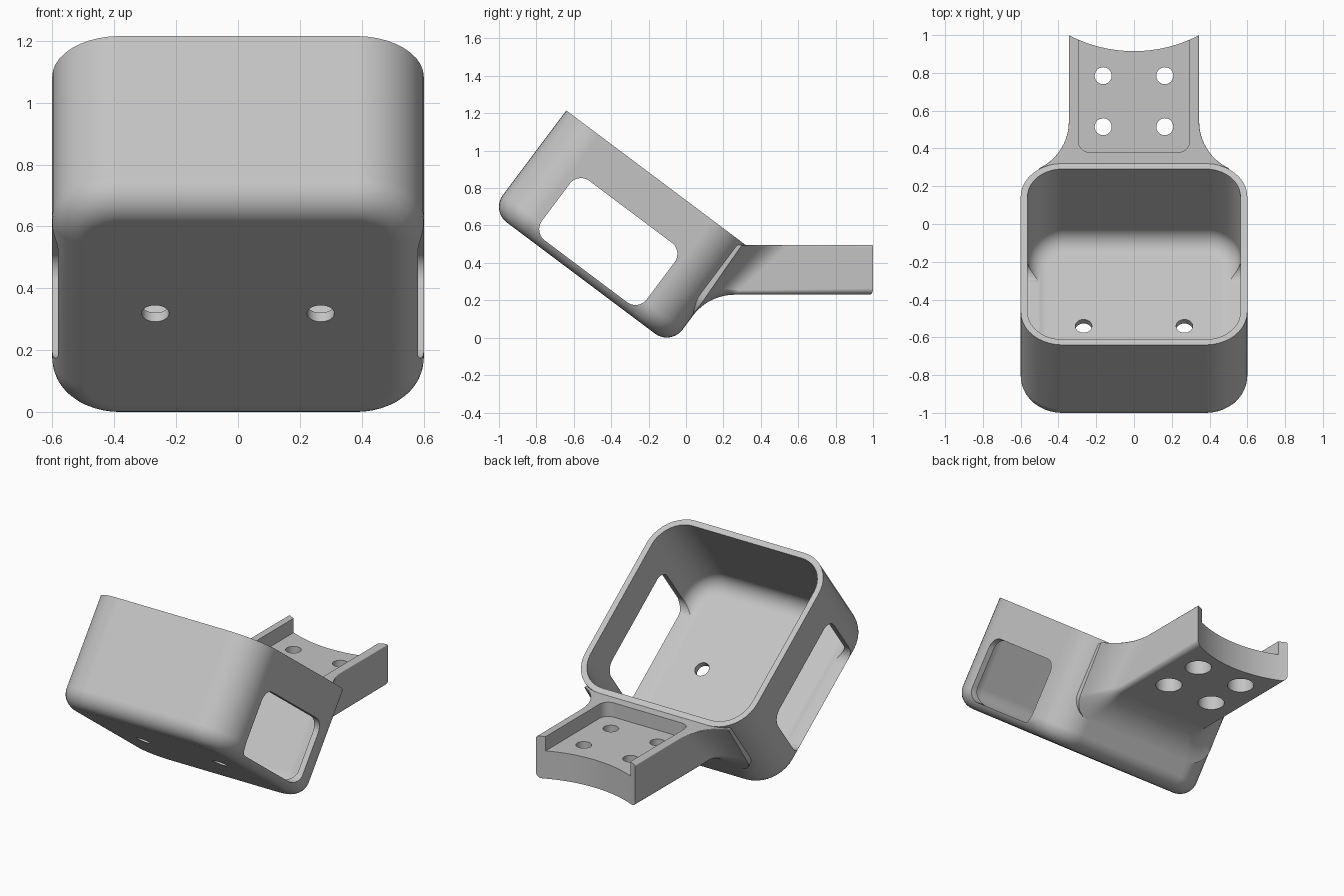
import bpy, bmesh
from math import sin, cos, pi, radians, atan2
from mathutils import Matrix, Vector

if "Cube" in bpy.data.objects:
    bpy.data.objects.remove(bpy.data.objects["Cube"])

grey = bpy.data.materials.new("light grey")
grey.use_nodes = True
grey.diffuse_color = (0.55, 0.55, 0.55, 1)
grey.node_tree.nodes["Principled BSDF"].inputs["Base Color"].default_value = grey.diffuse_color


def loft(name, rings, matrix=Matrix()):
    """Closed solid through rings that have equal point counts."""
    bm = bmesh.new()
    loops = [[bm.verts.new(matrix @ Vector(p)) for p in ring] for ring in rings]
    for a, b in zip(loops, loops[1:]):
        for i in range(len(a)):
            j = (i + 1) % len(a)
            bm.faces.new((a[i], a[j], b[j], b[i]))
    bm.faces.new(loops[0])
    bm.faces.new(loops[-1])
    bmesh.ops.recalc_face_normals(bm, faces=bm.faces)
    mesh = bpy.data.meshes.new(name)
    bm.to_mesh(mesh)
    bm.free()
    mesh.materials.append(grey)
    obj = bpy.data.objects.new(name, mesh)
    bpy.context.collection.objects.link(obj)
    return obj


def round_rect(hx, hy, r_low, r_high=None, n=10):
    """Rounded rectangle; the low and high corners may have different radii."""
    r_high = r_low if r_high is None else r_high
    pts = []
    for k, (sx, sy) in enumerate([(1, 1), (-1, 1), (-1, -1), (1, -1)]):
        r = r_high if sy > 0 else r_low
        for i in range(n + 1):
            a = (k + i / n) * pi / 2
            pts.append((sx * (hx - r) + r * cos(a), sy * (hy - r) + r * sin(a)))
    return pts


def cylinder(name, r, x, y, z0, z1, matrix=Matrix(), n=48):
    ring = [(x + r * cos(2 * pi * i / n), y + r * sin(2 * pi * i / n)) for i in range(n)]
    return loft(name, [[(px, py, z) for px, py in ring] for z in (z0, z1)], matrix)


def tub(name, half, corner, top, bottom, fillet, matrix):
    """Rounded box with a filleted floor edge."""
    rings = [[(x, y, top) for x, y in round_rect(half, half, corner)]]
    for i in range(11):
        a = i / 10 * pi / 2
        inset = fillet * (1 - cos(a))
        z = bottom + fillet * (1 - sin(a))
        rings.append([(x, y, z) for x, y in
                      round_rect(half - inset, half - inset, corner - inset)])
    return loft(name, rings, matrix)


def combine(target, tool, operation):
    mod = target.modifiers.new(operation.lower(), 'BOOLEAN')
    mod.operation = operation
    mod.solver = 'EXACT'
    mod.object = tool
    bpy.context.view_layer.objects.active = target
    bpy.ops.object.modifier_apply(modifier=mod.name)
    bpy.data.objects.remove(tool)


# Tilted frame: origin in the middle of the rim, local z out of the opening
tilt = atan2(3, 4)
frame = Matrix.Translation((0, -0.16, 0.855)) @ Matrix.Rotation(-tilt, 4, 'X')

# Cup body
holder = tub("tilted_holder", 0.6, 0.22, 0, -0.67, 0.105, frame)

# Mounting tab, flaring into the back wall of the cup
sections = [(0.345, 0.035, Vector((0, 1.1, 0.495)), Vector((0, 1.1, 0.23)))]
blend, steps = 0.28, 12
for i in range(steps + 1):
    f = i / steps
    a, b = radians(64) * f, tilt * f + radians(16) * f
    top = Vector((0, 0.55 - blend * sin(a), 0.495))
    low = Vector((0, 0.261 - blend * sin(b), 0.23 - blend * (1 - cos(b))))
    sections.append((0.345 + blend * (1 - cos(a)), 0.035 + 0.085 * f, top, low))
hw, r, top, low = sections[-1]
sections.append((hw, r, top + Vector((0, -0.05, 0)), low + Vector((0, -0.04, 0.03))))
rings = []
for hw, r, top, low in sections:
    half = (top - low).length / 2
    up = (top - low).normalized()
    mid = (top + low) / 2
    rings.append([mid + up * v + Vector((x, 0, 0))
                  for x, v in round_rect(hw, half, r, 0.01, 8)])
combine(holder, loft("mounting_tab", rings), 'UNION')

# Cavity, side windows and floor holes
combine(holder, tub("cavity", 0.564, 0.184, 0.1, -0.634, 0.1, frame), 'DIFFERENCE')
window = round_rect(0.35, 0.199, 0.075)
combine(holder, loft("side_windows", [[(x, u, v - 0.426) for u, v in window]
                                      for x in (-1, 1)], frame), 'DIFFERENCE')
for x in (-0.267, 0.267):
    combine(holder, cylinder("floor_hole", 0.044, x, 0, -0.8, -0.5, frame), 'DIFFERENCE')

# Tab pocket, concave end and counterbored screw holes
pocket = round_rect(0.295, 0.5, 0.06)
combine(holder, loft("tab_pocket", [[(x, y + 0.88, z) for x, y in pocket]
                                    for z in (0.405, 0.7)]), 'DIFFERENCE')
combine(holder, cylinder("end_curve", 0.743, 0, 1.658, 0, 0.8, n=160), 'DIFFERENCE')
for x in (-0.163, 0.163):
    for y in (0.515, 0.785):
        combine(holder, cylinder("screw_hole", 0.045, x, y, 0.1, 0.6), 'DIFFERENCE')
        combine(holder, cylinder("counterbore", 0.078, x, y, 0.1, 0.33), 'DIFFERENCE')

# Smooth shading with crisp edges
bpy.ops.object.select_all(action='DESELECT')
holder.select_set(True)
bpy.context.view_layer.objects.active = holder
bpy.ops.object.shade_smooth_by_angle(angle=radians(30))
normals = holder.modifiers.new("weighted_normals", 'WEIGHTED_NORMAL')
normals.keep_sharp = True
